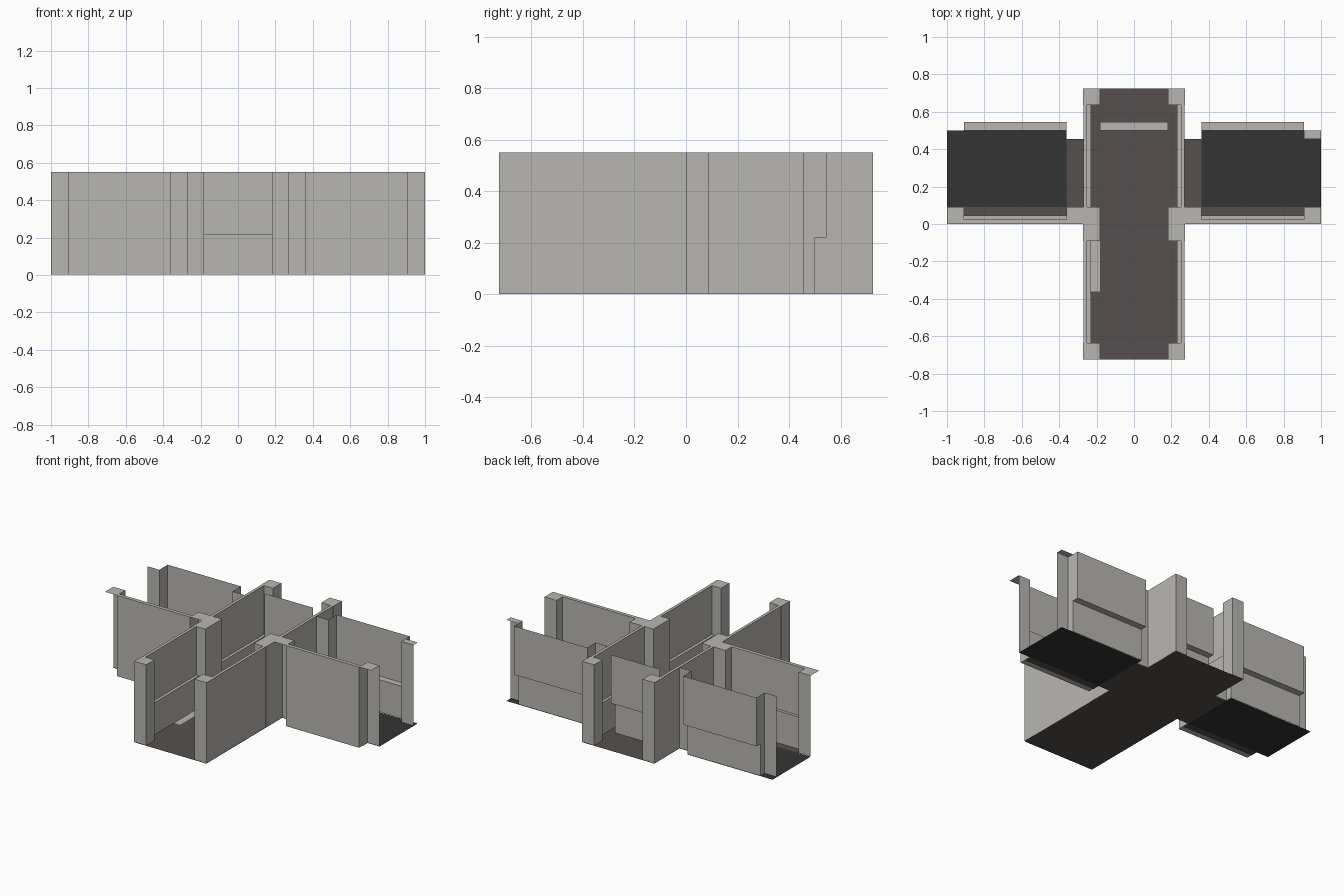
import bpy, bmesh

if "Cube" in bpy.data.objects:
    bpy.data.objects.remove(bpy.data.objects["Cube"])

def material(name, rgb):
    m = bpy.data.materials.new(name)
    m.diffuse_color = (*rgb, 1)
    m.use_nodes = True
    m.node_tree.nodes["Principled BSDF"].inputs["Base Color"].default_value = m.diffuse_color
    return m

STONE = material("pale_stone", (0.48, 0.47, 0.44))
BROWN = material("brown_floor", (0.092, 0.081, 0.077))
DARK = material("dark_floor", (0.034, 0.034, 0.034))
H, LEDGE, B = 0.55, 0.22, 0.002      # wall top, ledge height, wall base

def build(name, mat, boxes=(), quads=()):
    """Boxes and flat sheets given as (x0, x1, y0, y1, z0, z1)."""
    bm = bmesh.new()
    for x0, x1, y0, y1, z0, z1 in boxes:
        r = bmesh.ops.create_cube(bm, size=1)
        for v in r["verts"]:
            v.co = (x0 if v.co.x < 0 else x1, y0 if v.co.y < 0 else y1,
                    z0 if v.co.z < 0 else z1)
    for x0, x1, y0, y1, z0, z1 in quads:
        if x0 == x1:
            pts = [(x0, y0, z0), (x0, y1, z0), (x0, y1, z1), (x0, y0, z1)]
        elif y0 == y1:
            pts = [(x0, y0, z0), (x1, y0, z0), (x1, y0, z1), (x0, y0, z1)]
        else:
            pts = [(x0, y0, z0), (x1, y0, z0), (x1, y1, z0), (x0, y1, z0)]
        bm.faces.new([bm.verts.new(p) for p in pts])
    me = bpy.data.meshes.new(name)
    bm.to_mesh(me)
    bm.free()
    me.materials.append(mat)
    ob = bpy.data.objects.new(name, me)
    bpy.context.collection.objects.link(ob)
    return ob

def span(s, a, b):
    """x range on side s, sorted."""
    return (min(s * a, s * b), max(s * a, s * b))

def back_sheets(x0, x1):
    """Back wall: lower sheet, ledge and set-back upper sheet."""
    return [(x0, x1, 0.5, 0.5, B, LEDGE), (x0, x1, 0.5, 0.545, LEDGE, LEDGE),
            (x0, x1, 0.545, 0.545, LEDGE, H)]

# Floors
build("corridor_floor", BROWN, quads=[(-0.27, 0.27, -0.725, 0.725, 0, 0)])
build("floor_edge_plate", STONE, quads=[(-0.23, -0.183, -0.36, -0.09, 0.003, 0.003)])

# Wall across the corridor
build("cross_wall", STONE, quads=back_sheets(-0.182, 0.182))

for s, side in ((-1, "left"), (1, "right")):
    # Wing floor, with the strip running into the front wall recess
    build(side + "_wing_floor", DARK, quads=[(*span(s, 0.36, 1), 0.09, 0.5, 0, 0)])
    build(side + "_wing_floor_edge", BROWN, quads=[
        (*span(s, 0.36, 0.91), 0.04, 0.09, 0, 0),
        (*span(s, 0.27, 0.36), 0.09, 0.455, 0, 0)])

    # Corridor pillars
    build(side + "_pillars", STONE, boxes=[
        (*span(s, 0.182, 0.272), y0, y1, B, H)
        for y0, y1 in ((-0.725, -0.635), (-0.09, 0.09), (0.635, 0.725))])

    # Corridor walls with an inner ledge
    runs = ((-0.635, -0.09), (0.09, 0.635))
    build(side + "_corridor_wall", STONE,
          boxes=[(*span(s, 0.25, 0.27), y0, y1, B, H) for y0, y1 in runs]
          + [(*span(s, 0.23, 0.25), y0, y1, B, LEDGE) for y0, y1 in runs])

    # Wing front wall with ledge
    w = span(s, 0.36, 0.91)
    build(side + "_wing_front_wall", STONE, boxes=[
        (*w, 0, 0.025, B, H), (*w, 0.025, 0.045, B, LEDGE)])

    # Wing back wall
    build(side + "_wing_back_wall", STONE, quads=back_sheets(*w))

    # Open-backed corner posts of the wing
    posts = []
    for a, b, end in ((0.27, 0.36, 0.36), (0.91, 1.0, 0.91)):
        p = span(s, a, b)
        e = (s * end, s * end)
        posts += [(*p, 0.09, 0.09, B, H), (*p, 0, 0.09, H, H),
                  (*e, 0, 0.09, B, H), (*p, 0.455, 0.455, B, H),
                  (*e, 0.455, 0.5, B, LEDGE), (*e, 0.455, 0.545, LEDGE, H)]
    if s > 0:
        posts.append((0.91, 1.0, 0.455, 0.5, H, H))
    build(side + "_wing_posts", STONE, quads=posts)
